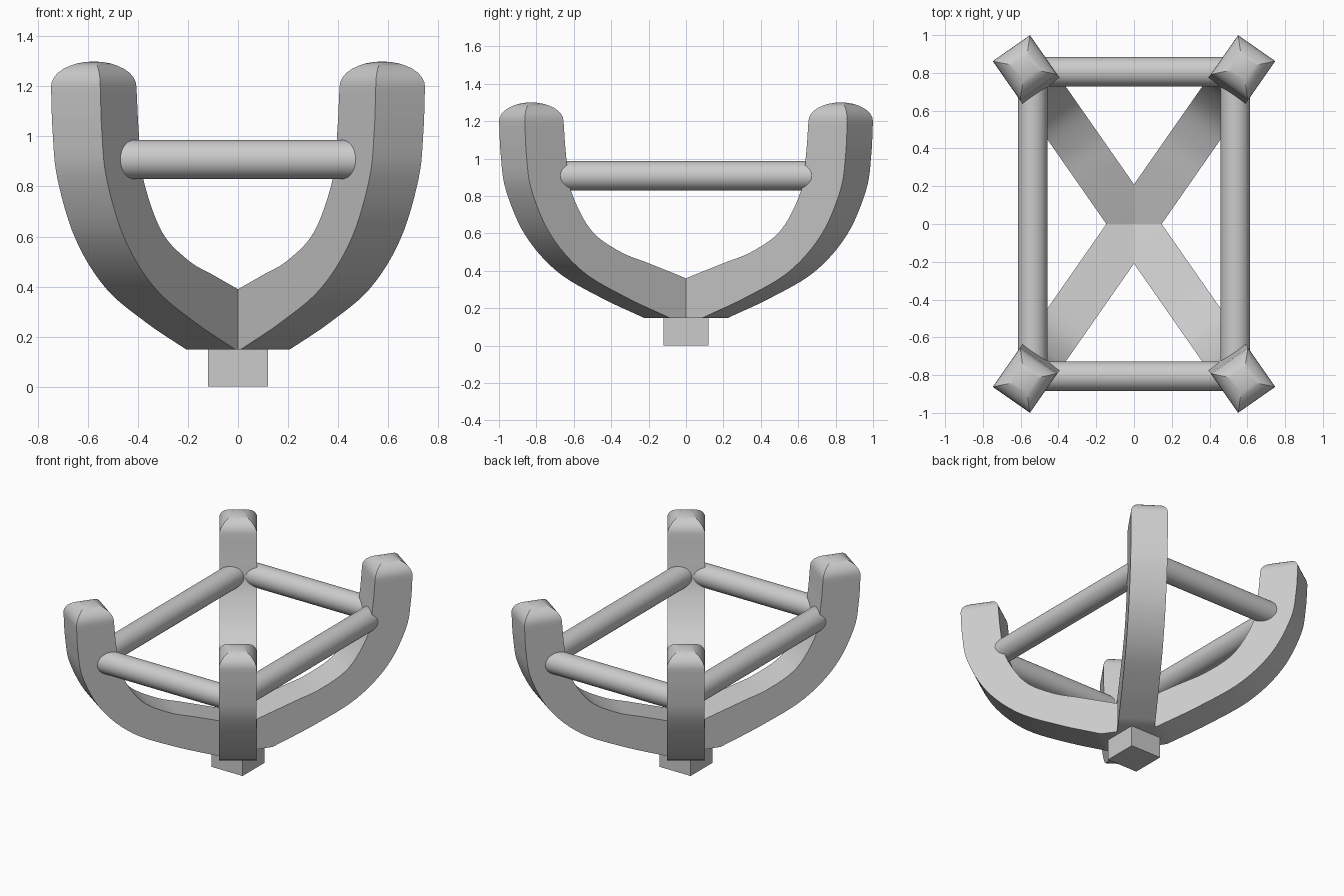
import bpy, bmesh, math
from mathutils import Vector, Matrix

if "Cube" in bpy.data.objects:
    bpy.data.objects.remove(bpy.data.objects["Cube"])

ANGLE = math.radians(55.1)   # diagonal direction of the arms
HALF = 0.12                  # half width of an arm

# outer and inner edge of an arm as (radius, height) pairs
OUTER = [(.19, .148), (.475, .258), (.755, .395), (.964, .59),
         (1.09, .83), (1.124, 1.02), (1.135, 1.2)]
INNER = [(.12, .372), (.333, .442), (.52, .505), (.705, .62),
         (.834, .83), (.866, 1.02), (.882, 1.2)]


def spline(points, steps=6):
    """Catmull-Rom samples through the points."""
    p = [Vector(q) for q in points]
    p = [2 * p[0] - p[1]] + p + [2 * p[-1] - p[-2]]
    out = []
    for i in range(1, len(p) - 2):
        a, b, c, d = p[i - 1:i + 3]
        for k in range(steps):
            t = k / steps
            out.append(.5 * (2 * b + (c - a) * t + (2 * a - 5 * b + 4 * c - d) * t * t
                             + (3 * b - a - 3 * c + d) * t ** 3))
    return out + [p[-2]]


def finish(bm, name):
    bmesh.ops.remove_doubles(bm, verts=bm.verts, dist=1e-5)
    bmesh.ops.recalc_face_normals(bm, faces=bm.faces)
    mesh = bpy.data.meshes.new(name)
    bm.to_mesh(mesh)
    bm.free()
    ob = bpy.data.objects.new(name, mesh)
    bpy.context.collection.objects.link(ob)
    bpy.context.view_layer.objects.active = ob
    bpy.ops.object.select_all(action='DESELECT')
    ob.select_set(True)
    bpy.ops.object.shade_smooth_by_angle(angle=math.radians(30))
    return ob


def arm(name, angle):
    # sections: (outer point, inner point, half width)
    secs = [((0, .148), (0, .33), HALF)]
    secs += [(o, i, HALF) for o, i in zip(spline(OUTER), spline(INNER))]
    # domed four-sided tip
    mid = (OUTER[-1][0] + INNER[-1][0]) / 2
    half_r = (OUTER[-1][0] - INNER[-1][0]) / 2
    for k in range(1, 9):
        t = k / 8 * math.pi / 2
        s, z = math.cos(t), 1.2 + .1 * math.sin(t)
        secs.append(((mid + half_r * s, z), (mid - half_r * s, z), HALF * s))
    bm = bmesh.new()
    rings = [[bm.verts.new(c) for c in ((o[0], -w, o[1]), (o[0], w, o[1]),
                                        (i[0], w, i[1]), (i[0], -w, i[1]))]
             for o, i, w in secs]
    for a, b in zip(rings, rings[1:]):
        for j in range(4):
            k = (j + 1) % 4
            bm.faces.new((a[j], a[k], b[k], b[j]))
    bm.faces.new(rings[0])
    bm.transform(Matrix.Rotation(angle, 4, 'Z'))
    finish(bm, name)


def rod(name, centre, length, axis):
    bm = bmesh.new()
    bmesh.ops.create_cone(bm, cap_ends=True, segments=40, radius1=.078,
                          radius2=.078, depth=length)
    turn = Matrix.Rotation(math.pi / 2, 4, 'Y' if axis == 'x' else 'X')
    bm.transform(Matrix.Translation(centre) @ turn)
    finish(bm, name)


# four curved arms
for name, a in (("arm_back_right", ANGLE), ("arm_back_left", math.pi - ANGLE),
                ("arm_front_left", math.pi + ANGLE), ("arm_front_right", -ANGLE)):
    arm(name, a)

# rectangular frame of round rods between the arms
for label, s in (("front", -1), ("back", 1)):
    rod("rod_" + label, (0, .806 * s, .908), 1.07, 'x')
for label, s in (("left", -1), ("right", 1)):
    rod("rod_" + label, (.537 * s, 0, .908), 1.6, 'y')

# square foot
bm = bmesh.new()
bmesh.ops.create_cube(bm, size=1)
bm.transform(Matrix.Translation((0, 0, .08)) @ Matrix.Diagonal((.24, .24, .16, 1)))
finish(bm, "foot")
